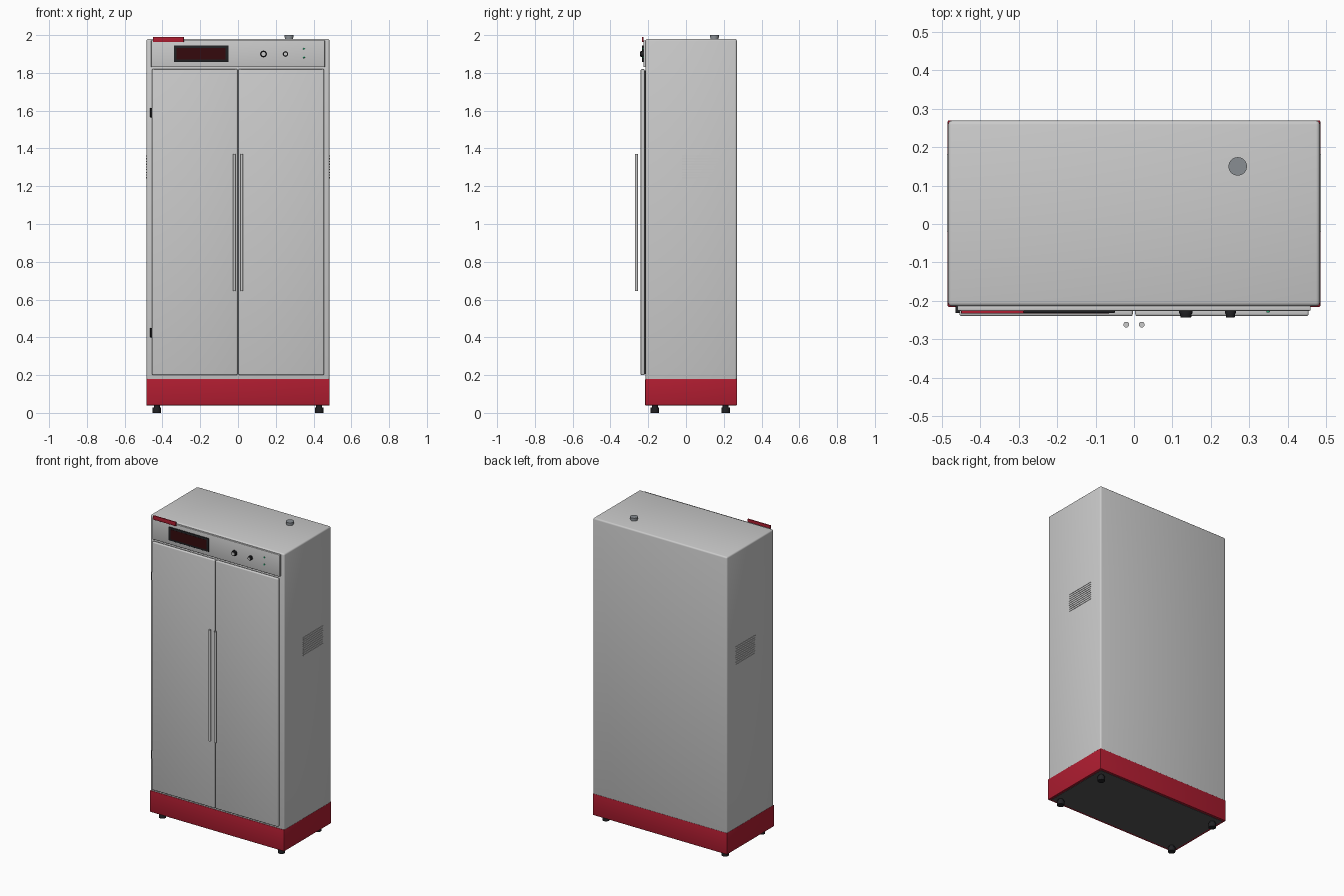
import bpy, bmesh
from mathutils import Matrix
from math import pi

if "Cube" in bpy.data.objects:
    bpy.data.objects.remove(bpy.data.objects["Cube"])


def mat(name, r, g, b):
    m = bpy.data.materials.new(name)
    m.diffuse_color = (r, g, b, 1)
    m.use_nodes = True
    m.node_tree.nodes["Principled BSDF"].inputs["Base Color"].default_value = m.diffuse_color
    return m


RED = mat("red_paint", 0.43, 0.012, 0.03)
BLACK = mat("black_plastic", 0.015, 0.015, 0.017)
SCREEN = mat("dark_red_screen", 0.035, 0.003, 0.004)
PANEL = mat("light_grey", 0.57, 0.59, 0.59)
STEEL = mat("steel", 0.25, 0.27, 0.29)
GREEN = mat("green_lamp", 0.02, 0.5, 0.2)
DARK = mat("dark_grey", 0.09, 0.09, 0.09)


def finish(bm, name, material, bevel=0, segments=3):
    if bevel:
        bmesh.ops.bevel(bm, geom=bm.edges[:], offset=bevel, segments=segments,
                        profile=0.5, affect='EDGES')
    mesh = bpy.data.meshes.new(name)
    bm.to_mesh(mesh)
    bm.free()
    ob = bpy.data.objects.new(name, mesh)
    bpy.context.collection.objects.link(ob)
    if material:
        mesh.materials.append(material)
    bpy.ops.object.select_all(action='DESELECT')
    ob.select_set(True)
    bpy.context.view_layer.objects.active = ob
    bpy.ops.object.shade_smooth_by_angle(angle=0.6)
    return ob


def box(name, x, y, z, material=None, bevel=0):
    """Box from (min, max) ranges."""
    bm = bmesh.new()
    bmesh.ops.create_cube(bm, size=1)
    size = [r[1] - r[0] for r in (x, y, z)]
    mid = [(r[1] + r[0]) / 2 for r in (x, y, z)]
    bmesh.ops.transform(bm, verts=bm.verts,
                        matrix=Matrix.Translation(mid) @ Matrix.Diagonal((*size, 1)))
    return finish(bm, name, material, bevel)


def cyl(name, centre, r1, r2, depth, material=None, front=False, sides=32):
    """Cylinder along z, or with its second radius facing -y."""
    bm = bmesh.new()
    m = Matrix.Translation(centre)
    if front:
        m = m @ Matrix.Rotation(pi / 2, 4, 'X')
    bmesh.ops.create_cone(bm, cap_ends=True, segments=sides, radius1=r1,
                          radius2=r2, depth=depth, matrix=m)
    return finish(bm, name, material)


# Cabinet and red plinth
box("cabinet_body", (-.484, .484), (-.214, .269), (.17, 1.98), None, .01)
box("plinth", (-.485, .485), (-.216, .27), (.04, .18), RED, .003)
box("underside_plate", (-.47, .47), (-.2, .255), (.038, .06), DARK)

# Feet
for sx, side in ((-1, "left"), (1, "right")):
    for y, end in ((-.165, "front"), (.21, "back")):
        cyl(f"foot_pad_{end}_{side}", (sx * .43, y, .014), .022, .022, .028, BLACK)
        cyl(f"foot_stem_{end}_{side}", (sx * .43, y, .034), .016, .016, .014, BLACK)

# Doors, handles and side vents
for sx, side in ((-1, "left"), (1, "right")):
    box(f"door_{side}", sorted((sx * .003, sx * .455)), (-.24, -.219),
        (.2, 1.82), None, .006)
    box(f"door_seal_{side}", sorted((sx * .008, sx * .448)), (-.222, -.212),
        (.207, 1.813), BLACK)
    cyl(f"handle_{side}", (sx * .02, -.262, 1.008), .0075, .0075, .725, None, sides=24)
    for i in range(9):
        z = 1.245 + i * .0143
        box(f"vent_slat_{side}_{i + 1}", sorted((sx * .48, sx * .4865)),
            (-.02, .182), (z - .003, z + .003), PANEL)

# Hinges on the left door
for z, n in ((.425, "lower"), (1.59, "upper")):
    box(f"hinge_{n}", (-.465, -.453), (-.232, -.212), (z - .025, z + .025), BLACK, .002)

# Control panel with display
box("control_panel", (-.46, .46), (-.226, -.212), (1.83, 1.972), PANEL, .003)
box("display_frame", (-.34, -.05), (-.232, -.224), (1.858, 1.945), BLACK, .002)
box("display_screen", (-.325, -.065), (-.233, -.23), (1.87, 1.933), SCREEN)

# Knobs
for x, r, n in ((.135, .0175, "large"), (.251, .014, "small")):
    cyl(f"knob_skirt_{n}", (x, -.229, 1.9), r, r, .008, BLACK, True)
    cyl(f"knob_grip_{n}", (x, -.2375, 1.9), r * .9, r * .8, .011, BLACK, True)
    cyl(f"knob_cap_{n}", (x, -.2432, 1.9), r * .62, r * .6, .0015, PANEL, True)

# Indicator lamps
for z, n in ((1.928, "upper"), (1.882, "lower")):
    cyl(f"lamp_{n}", (.349, -.228, z), .005, .004, .006, GREEN, True, 16)

# Red accent plate on the top edge
box("accent_plate", (-.45, -.287), (-.233, -.225), (1.964, 1.99), RED, .001)

# Exhaust stub on the roof
cyl("exhaust_pipe", (.27, .15, 1.985), .021, .021, .02, STEEL)
cyl("exhaust_cap", (.27, .15, 1.994), .024, .024, .012, STEEL)
